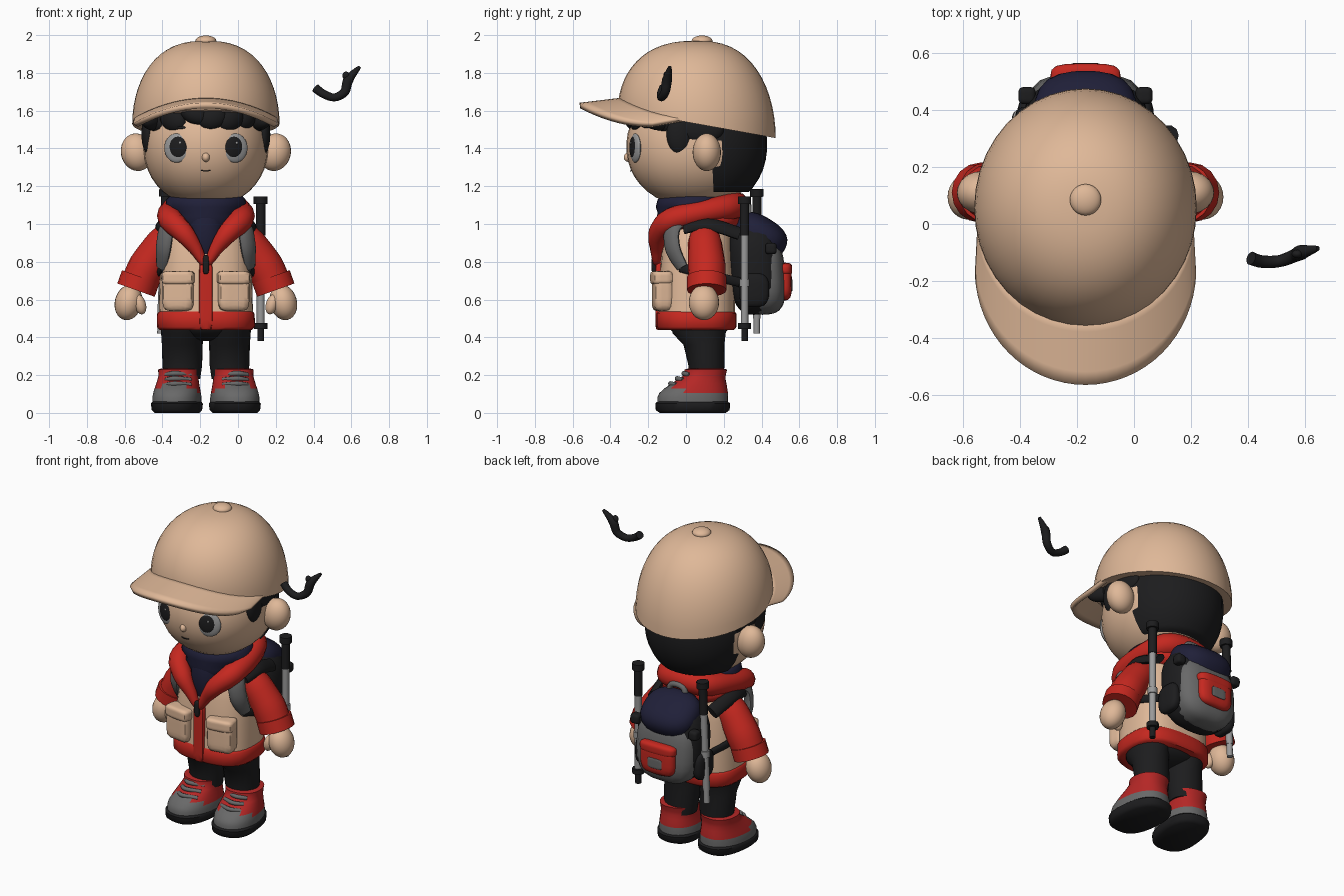
import bpy, bmesh
from math import sin, cos, pi, radians
from mathutils import Vector, Matrix

if "Cube" in bpy.data.objects:
    bpy.data.objects.remove(bpy.data.objects["Cube"])

CX = -0.17  # the figure stands left of the origin; parts are built about x = 0


def colour(name, r, g, b):
    m = bpy.data.materials.new(name)
    m.use_nodes = True
    m.diffuse_color = (r, g, b, 1)
    m.node_tree.nodes["Principled BSDF"].inputs["Base Color"].default_value = (r, g, b, 1)
    return m


TAN = colour("tan", 0.74, 0.48, 0.315)
RED = colour("red", 0.56, 0.021, 0.014)
DARK_RED = colour("dark red", 0.46, 0.02, 0.019)
BLACK = colour("black", 0.012, 0.012, 0.013)
NAVY = colour("navy", 0.014, 0.014, 0.04)
GREY = colour("grey", 0.14, 0.14, 0.14)
SILVER = colour("silver", 0.32, 0.32, 0.32)


def finish(bm, name, mats, angle=50):
    """Turn a bmesh into a smooth object standing on the figure's axis."""
    bmesh.ops.recalc_face_normals(bm, faces=bm.faces)
    bmesh.ops.translate(bm, verts=bm.verts, vec=(CX, 0, 0))
    me = bpy.data.meshes.new(name)
    bm.to_mesh(me)
    bm.free()
    for m in mats if isinstance(mats, tuple) else (mats,):
        me.materials.append(m)
    me.shade_smooth()
    me.set_sharp_from_angle(angle=radians(angle))
    ob = bpy.data.objects.new(name, me)
    bpy.context.scene.collection.objects.link(ob)
    return ob


def blob(name, mat, c, r, n=2, rot=(0, 0, 0), cuts=(), seg=24):
    """Superellipsoid: n = 2 is round, larger n is boxier. cuts keep the normal side."""
    bm = bmesh.new()
    bmesh.ops.create_uvsphere(bm, u_segments=seg, v_segments=seg * 2 // 3, radius=1)
    turn = Matrix.Rotation(rot[2], 3, 'Z') @ Matrix.Rotation(rot[1], 3, 'Y') @ Matrix.Rotation(rot[0], 3, 'X')
    for v in bm.verts:
        k = sum(abs(a) ** n for a in v.co) ** (1 / n)
        v.co = turn @ Vector([a / k * b for a, b in zip(v.co, r)]) + Vector(c)
    for co, no in cuts:
        g = bmesh.ops.bisect_plane(bm, geom=bm.verts[:] + bm.edges[:] + bm.faces[:],
                                   plane_co=co, plane_no=no, clear_inner=True)
        bmesh.ops.contextual_create(bm, geom=[e for e in g["geom_cut"] if isinstance(e, bmesh.types.BMEdge)])
    return finish(bm, name, mat)


def skin(bm, rings, closed=False):
    """Bridge equal rings of points with quads and cap the ends."""
    vs = [[bm.verts.new(p) for p in ring] for ring in rings]
    n = len(vs[0])
    for i in range(len(vs) if closed else len(vs) - 1):
        a, b = vs[i], vs[(i + 1) % len(vs)]
        for j in range(n):
            bm.faces.new((a[j], a[(j + 1) % n], b[(j + 1) % n], b[j]))
    if not closed:
        bm.faces.new(vs[0])
        bm.faces.new(vs[-1])


def loft(name, mat, rings, n=2, cx=0, yaw=0, rule=None, seg=32):
    """Stack of superellipse rings (z, centre y, half width, half depth); rule picks a material per face."""
    bm = bmesh.new()
    out = []
    for z, cy, rx, ry in rings:
        ring = []
        for i in range(seg):
            x, y = cos(2 * pi * i / seg), sin(2 * pi * i / seg)
            k = (abs(x) ** n + abs(y) ** n) ** (1 / n)
            ring.append(Vector((rx * x / k, cy + ry * y / k, z)))
        out.append(ring)
    skin(bm, out)
    if rule:
        for f in bm.faces:
            f.material_index = int(rule(f.calc_center_median()))
    bmesh.ops.rotate(bm, verts=bm.verts, cent=(0, 0.1, 0), matrix=Matrix.Rotation(yaw, 3, 'Z'))
    bmesh.ops.translate(bm, verts=bm.verts, vec=(cx, 0, 0))
    return finish(bm, name, mat)


def tube(name, mat, pts, radii, flat=1, ref=(0, 0, 1), closed=False, seg=12, steps=4):
    """Smooth tube through pts; flat thins it along ref."""
    P, m = [Vector(p) for p in pts], len(pts)
    radii = radii if isinstance(radii, (list, tuple)) else [radii] * m
    at = (lambda i: i % m) if closed else (lambda i: min(max(i, 0), m - 1))
    line = []
    for i in range(m if closed else m - 1):
        a, b, c, d = (P[at(i + k)] for k in (-1, 0, 1, 2))
        for s in range(steps):
            t = s / steps
            p = b + (c - a) * t / 2 + (a - 2.5 * b + 2 * c - d / 2) * t * t + (1.5 * (b - c) + (d - a) / 2) * t ** 3
            line.append((p, radii[i] + (radii[at(i + 1)] - radii[i]) * t))
    if not closed:
        line.append((P[-1], radii[-1]))
    rings, L = [], len(line)
    for i, (p, r) in enumerate(line):
        if closed:
            t = line[(i + 1) % L][0] - line[i - 1][0]
        else:
            t = line[min(i + 1, L - 1)][0] - line[max(i - 1, 0)][0]
        side = t.cross(Vector(ref)).normalized()
        up = side.cross(t).normalized()
        rings.append([p + side * r * cos(2 * pi * j / seg) + up * r * flat * sin(2 * pi * j / seg) for j in range(seg)])
    bm = bmesh.new()
    skin(bm, rings, closed)
    return finish(bm, name, mat)


# Head and face
blob("head", TAN, (0, 0.047, 1.41), (0.33, 0.363, 0.32), 2.1, seg=32)
blob("nose", TAN, (0, -0.298, 1.355), (0.022, 0.032, 0.026), rot=(0.3, 0, 0))
tube("mouth", BLACK, [(-0.025, -0.290, 1.284), (0, -0.293, 1.28), (0.025, -0.290, 1.284)], 0.003, seg=6)
for s, side in ((1, "left"), (-1, "right")):
    yaw = s * 0.36
    blob(side + "_eye_white", SILVER, (s * 0.155, -0.268, 1.402), (0.07, 0.018, 0.077), rot=(0, 0, yaw))
    blob(side + "_iris", BLACK, (s * 0.15, -0.278, 1.406), (0.052, 0.014, 0.058), rot=(0, 0, yaw))
    blob(side + "_eye_glint", SILVER, (s * 0.15 + 0.014, -0.292, 1.43), (0.007, 0.005, 0.008))
    blob(side + "_eyebrow", BLACK, (s * 0.135, -0.266, 1.51), (0.034, 0.012, 0.009), rot=(0, 0, yaw))
    blob(side + "_ear", TAN, (s * 0.365, 0.11, 1.38), (0.085, 0.075, 0.10), rot=(0, s * 0.2, 0))
    blob(side + "_sideburn", BLACK, (s * 0.305, -0.035, 1.475), (0.036, 0.068, 0.105))
    blob(side + "_temple_hair", BLACK, (s * 0.3, 0.07, 1.5), (0.04, 0.13, 0.075))
    blob(side + "_forehead_hair", BLACK, (s * 0.275, -0.13, 1.545), (0.045, 0.11, 0.05), rot=(0, 0, s * 0.5))

# Hair
blob("back_hair", BLACK, (0, 0.06, 1.42), (0.325, 0.37, 0.36), 2.1, seg=32,
     cuts=(((0, 0.14, 1.3), (0, 1, 0.05)), ((0, 0, 1.17), (0, 0, 1))))
blob("hair_under_cap", BLACK, (0, 0.055, 1.5), (0.335, 0.34, 0.3), cuts=(((0, 0, 1.54), (0, 0, 1)),))
# Fringe locks: (angle round the head, height, half width, half height, tilt)
for i, (deg, z, w, h, tilt) in enumerate(((-62, 1.545, 0.08, 0.06, 0.3), (-36, 1.555, 0.085, 0.066, 0.45),
                                          (-12, 1.58, 0.08, 0.05, 0.4), (7, 1.56, 0.08, 0.062, -0.3),
                                          (26, 1.555, 0.08, 0.064, -0.4), (45, 1.56, 0.07, 0.058, -0.4),
                                          (66, 1.545, 0.08, 0.06, -0.3))):
    a = radians(deg)
    blob(f"fringe_lock_{i + 1}", BLACK, (0.295 * sin(a), 0.025 - 0.305 * cos(a), z),
         (w, 0.045, h), rot=(0, tilt, a), seg=16)

# Cap: tilted dome, button, curved visor
bm = bmesh.new()
rings = []
for i in range(15):
    ph = radians(89 * i / 14)
    ring = []
    for j in range(40):
        a = 2 * pi * j / 40
        r = cos(ph) ** 0.8
        base = 1.53 - 0.075 * sin(a)
        ring.append((0.39 * r * cos(a), 0.057 + 0.418 * r * sin(a), base + (1.97 - base) * sin(ph)))
    rings.append(ring)
skin(bm, rings)
finish(bm, "cap_dome", TAN)
blob("cap_button", TAN, (0, 0.085, 1.97), (0.055, 0.055, 0.028))
bm = bmesh.new()
grid = []
for i in range(33):
    a = radians(-89 + 178 * i / 32)
    row = []
    for k in range(6):
        v = k / 5
        x = (0.365 + 0.01 * v) * sin(a)
        y = 0.02 - 0.19 * v - (0.35 + 0.042 * v) * cos(a)
        row.append(bm.verts.new((x, y, 1.655 - 0.105 * (x / 0.375) ** 2 - 0.028 * v)))
    grid.append(row)
for p, q in zip(grid, grid[1:]):
    for k in range(5):
        bm.faces.new((p[k], p[k + 1], q[k + 1], q[k]))
visor = finish(bm, "cap_visor", TAN)
thick = visor.modifiers.new("thickness", 'SOLIDIFY')
thick.thickness, thick.offset = 0.03, 0

# Vest, jacket and collar
loft("vest", TAN, [(0.50, 0.055, 0.25, 0.205), (0.70, 0.06, 0.245, 0.2), (0.85, 0.06, 0.23, 0.19),
                   (0.98, 0.07, 0.2, 0.17), (1.06, 0.08, 0.14, 0.13)], 2.8)
loft("jacket_hem", RED, [(0.44, 0.055, 0.245, 0.2), (0.455, 0.055, 0.26, 0.212), (0.525, 0.055, 0.258, 0.212),
                         (0.54, 0.055, 0.245, 0.2)], 2.8)
blob("jacket_placket", RED, (0, -0.14, 0.62), (0.036, 0.022, 0.18), 8)
loft("neck_gaiter", NAVY, [(0.98, 0.03, 0.15, 0.16), (1.04, 0.03, 0.18, 0.185), (1.06, 0.03, 0.18, 0.18),
                           (1.09, 0.04, 0.215, 0.2), (1.13, 0.045, 0.21, 0.195), (1.155, 0.05, 0.185, 0.175)])
blob("shirt_front", NAVY, (0, -0.07, 0.98), (0.095, 0.085, 0.2))
blob("zip_pull", BLACK, (0, -0.17, 0.785), (0.016, 0.012, 0.05), 4)
half = [(0.055, -0.155, 0.87), (0.115, -0.145, 0.95), (0.185, -0.08, 1.02), (0.19, 0.08, 1.06), (0.13, 0.23, 1.09)]
hr = [0.036, 0.055, 0.065, 0.062, 0.07]
tube("jacket_hood", RED, [(0, -0.155, 0.79)] + half + [(0, 0.265, 1.10)] + [(-x, y, z) for x, y, z in half[::-1]],
     [0.016] + hr + [0.07] + hr[::-1], closed=True)
blob("hood_drape", RED, (0, 0.09, 1.02), (0.225, 0.2, 0.075), 2.4)

for s, side in ((1, "left"), (-1, "right")):
    # Vest pocket
    blob(side + "_pocket", TAN, (s * 0.145, -0.125, 0.635), (0.082, 0.05, 0.095), 6, rot=(0, 0, s * 0.15))
    blob(side + "_pocket_flap", TAN, (s * 0.145, -0.13, 0.715), (0.086, 0.053, 0.036), 6, rot=(0, 0, s * 0.15))
    # Arm and hand
    tube(side + "_sleeve", RED, [(s * 0.15, 0.1, 0.99), (s * 0.225, 0.1, 0.90), (s * 0.31, 0.11, 0.775),
                                 (s * 0.36, 0.11, 0.67)], [0.06, 0.09, 0.1, 0.095], ref=(0, 1, 0), seg=16)
    tube(side + "_cuff", RED, [(s * 0.345, 0.11, 0.72), (s * 0.37, 0.11, 0.65)], 0.105, ref=(0, 1, 0), seg=16)
    blob(side + "_hand", TAN, (s * 0.41, 0.095, 0.585), (0.072, 0.08, 0.095), rot=(0, -s * 0.25, 0))
    blob(side + "_thumb", TAN, (s * 0.35, 0.06, 0.575), (0.032, 0.035, 0.055), rot=(0, s * 0.3, 0))
    # Leg and boot
    loft(side + "_leg", BLACK, [(0.18, 0.11, 0.095, 0.09), (0.25, 0.108, 0.105, 0.095), (0.36, 0.095, 0.108, 0.108),
                                (0.42, 0.07, 0.112, 0.14), (0.5, 0.07, 0.12, 0.16)], cx=s * 0.125, seg=20)
    foot = dict(cx=s * 0.145, yaw=s * 0.13)
    loft(side + "_sole", BLACK, [(0, 0.035, 0.115, 0.175), (0.015, 0.035, 0.13, 0.195), (0.05, 0.035, 0.134, 0.198),
                                 (0.065, 0.035, 0.12, 0.18)], 2.5, **foot)
    loft(side + "_boot", (DARK_RED, GREY), [(0.05, 0.035, 0.128, 0.188), (0.08, 0.035, 0.128, 0.188),
                                            (0.105, 0.04, 0.124, 0.182), (0.13, 0.052, 0.118, 0.166),
                                            (0.155, 0.068, 0.112, 0.146), (0.18, 0.085, 0.107, 0.124),
                                            (0.2, 0.1, 0.105, 0.11), (0.23, 0.105, 0.108, 0.112),
                                            (0.235, 0.105, 0.09, 0.09)], 2.3,
         rule=lambda c: c.z < 0.105 or c.z + 0.5 * c.y < 0.105, **foot)
    for i in range(3):
        y, z = -0.07 + 0.035 * i, 0.155 + 0.027 * i
        tube(f"{side}_lace_{i + 1}", GREY, [(s * 0.15 - 0.06, y + 0.02, z - 0.008), (s * 0.165, y - 0.012, z),
                                            (s * 0.15 + 0.07, y + 0.02, z - 0.008)], 0.013, seg=8)
    # Backpack straps
    out = (s, -1, 0)
    tube(side + "_strap_pad", GREY, [(s * 0.235, -0.02, 0.77), (s * 0.225, -0.07, 0.87), (s * 0.208, -0.07, 0.98),
                                     (s * 0.19, 0, 1.05)], [0.035, 0.05, 0.052, 0.045], 0.55, out)
    tube(side + "_strap_top", BLACK, [(s * 0.215, -0.01, 0.98), (s * 0.235, 0.11, 1.0), (s * 0.21, 0.28, 0.95)],
         0.042, 0.55, (s, 0, 1))
    tube(side + "_strap_lower", BLACK, [(s * 0.23, -0.03, 0.77), (s * 0.255, 0.12, 0.73), (s * 0.2, 0.29, 0.69)],
         0.025, 0.5, (s, 0, 0))
blob("trouser_seat", BLACK, (0, 0.07, 0.47), (0.22, 0.16, 0.09))

# Backpack
blob("backpack_body", BLACK, (0, 0.365, 0.77), (0.215, 0.14, 0.25), 3, rot=(0.08, 0, 0))
blob("backpack_panel", GREY, (0, 0.41, 0.73), (0.2, 0.115, 0.21), 3, rot=(0.08, 0, 0))
blob("backpack_flap", NAVY, (0, 0.39, 0.935), (0.18, 0.15, 0.105), 2.6, rot=(-0.55, 0, 0))
blob("backpack_pocket", RED, (0, 0.51, 0.695), (0.118, 0.05, 0.1), 4)
blob("pocket_flap", RED, (0, 0.512, 0.76), (0.122, 0.05, 0.035), 4)
blob("pocket_patch", GREY, (0, 0.558, 0.675), (0.05, 0.006, 0.032), 6)
tube("backpack_handle", GREY, [(-0.06, 0.33, 1.02), (-0.04, 0.33, 1.085), (0.04, 0.33, 1.085), (0.06, 0.33, 1.02)],
     0.018, ref=(0, 1, 0))
for s, side in ((1, "left"), (-1, "right")):
    blob(side + "_side_pocket", BLACK, (s * 0.205, 0.36, 0.65), (0.035, 0.08, 0.09), 3)
    blob(side + "_buckle", BLACK, (s * 0.205, 0.45, 0.87), (0.03, 0.03, 0.03), 4)

# Trekking poles: (name, top x, foot x, y, foot z)
for side, top, foot, y, z in (("left", 0.29, 0.29, 0.31, 0.38), ("right", -0.21, -0.24, 0.375, 0.42)):
    def part(name, mat, lo, hi, r):
        ends = [(foot + (top - foot) * h / 0.76, y, z + h) for h in (lo, hi)]
        tube(f"{side}_pole_{name}", mat, ends, r, ref=(0, 1, 0), seg=10, steps=1)
    part("shaft", SILVER, 0.08, 0.6, 0.021)
    part("lock", SILVER, 0.29, 0.33, 0.028)
    part("grip", BLACK, 0.56, 0.74, 0.025)
    part("knob", BLACK, 0.725, 0.765, 0.037)
    part("tip", BLACK if side == "left" else SILVER, 0, 0.1, 0.018)
    if side == "left":
        part("basket", BLACK, 0.065, 0.095, 0.036)

# Loose curved hook floating beside the head
tube("hook", BLACK, [(0.58, -0.12, 1.72), (0.62, -0.132, 1.69), (0.68, -0.13, 1.67), (0.735, -0.11, 1.70),
                     (0.755, -0.10, 1.765), (0.815, -0.085, 1.832)], [0.024, 0.022, 0.021, 0.024, 0.027, 0.008], ref=(0, 1, 0))
blob("hook_barb", BLACK, (0.742, -0.105, 1.785), (0.02, 0.015, 0.022), seg=12)
